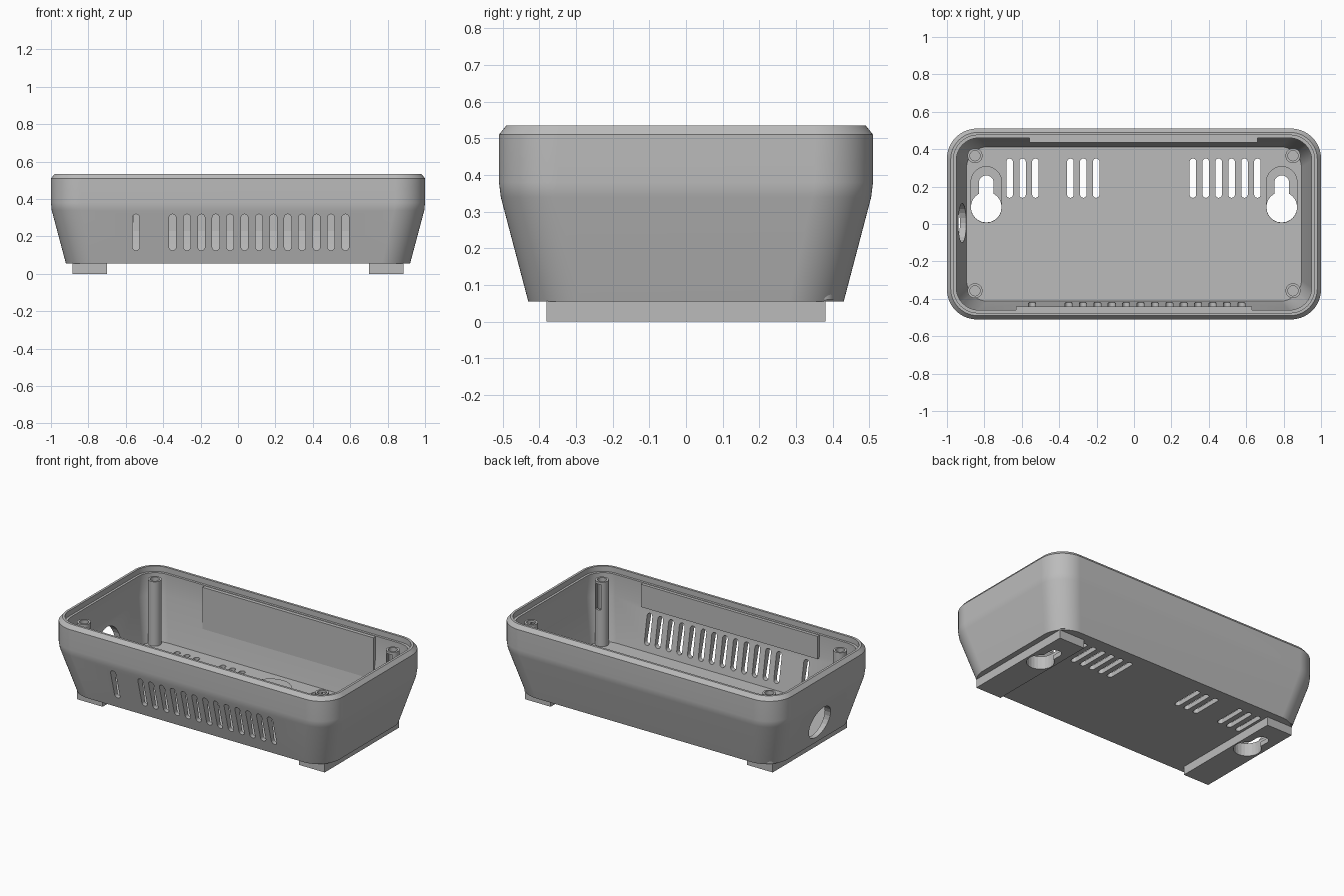
import bpy, bmesh
from math import sin, cos, pi, radians
from mathutils import Matrix, Vector

if "Cube" in bpy.data.objects:
    bpy.data.objects.remove(bpy.data.objects["Cube"], do_unlink=True)

grey = bpy.data.materials.new("grey_plastic")
grey.use_nodes = True
grey.diffuse_color = (0.5, 0.5, 0.5, 1)
grey.node_tree.nodes["Principled BSDF"].inputs["Base Color"].default_value = (0.5, 0.5, 0.5, 1)


def rounded(hx, hy, r, z, steps=16):
    """Ring of points: rounded rectangle, slot or circle."""
    r = min(r, hx * 0.999, hy * 0.999)
    ring = []
    for i, (sx, sy) in enumerate(((1, 1), (-1, 1), (-1, -1), (1, -1))):
        for k in range(steps + 1):
            a = (i + k / steps) * pi / 2
            ring.append(Vector((sx * (hx - r) + r * cos(a), sy * (hy - r) + r * sin(a), z)))
    return ring


def loft(bm, rings, matrix=Matrix()):
    """Closed solid through the rings, capped at both ends."""
    rows = [[bm.verts.new(matrix @ p) for p in ring] for ring in rings]
    n = len(rows[0])
    for low, high in zip(rows, rows[1:]):
        for i in range(n):
            bm.faces.new((low[i], low[(i + 1) % n], high[(i + 1) % n], high[i]))
    bm.faces.new(rows[0][::-1])
    bm.faces.new(rows[-1])


def box(bm, x0, x1, y0, y1, z0, z1):
    m = Matrix.Translation(((x0 + x1) / 2, (y0 + y1) / 2, (z0 + z1) / 2))
    bmesh.ops.create_cube(bm, size=1, matrix=m @ Matrix.Diagonal((x1 - x0, y1 - y0, z1 - z0, 1)))


def make(name, bm):
    bmesh.ops.recalc_face_normals(bm, faces=bm.faces)
    mesh = bpy.data.meshes.new(name)
    bm.to_mesh(mesh)
    bm.free()
    mesh.materials.append(grey)
    ob = bpy.data.objects.new(name, mesh)
    bpy.context.collection.objects.link(ob)
    return ob


def activate(ob):
    bpy.ops.object.select_all(action="DESELECT")
    bpy.context.view_layer.objects.active = ob
    ob.select_set(True)


def cut(ob, bm):
    """Subtract the solids in bm from ob."""
    cutter = make("cutter", bm)
    cutter.hide_render = True
    activate(ob)
    mod = ob.modifiers.new("cut", "BOOLEAN")
    mod.operation, mod.solver, mod.object = "DIFFERENCE", "EXACT", cutter
    bpy.ops.object.modifier_apply(modifier=mod.name)
    bpy.data.objects.remove(cutter, do_unlink=True)


def slot(bm, x, y, hx, hy, z0, z1, turn=Matrix()):
    loft(bm, [rounded(hx, hy, hx, z, 6) for z in (z0, z1)], turn @ Matrix.Translation((x, y, 0)))


def smooth(ob):
    activate(ob)
    bpy.ops.object.shade_smooth_by_angle(angle=radians(14))
    mod = ob.modifiers.new("even_shading", "WEIGHTED_NORMAL")
    mod.keep_sharp = True


# Tapered tray: outside going up, then the rim ledge and the inside going down
profile = [(0.92, 0.43, 0.15, 0.055), (0.996, 0.505, 0.16, 0.34), (1, 0.51, 0.16, 0.38),
           (1, 0.51, 0.16, 0.51), (0.98, 0.49, 0.145, 0.535), (0.965, 0.475, 0.13, 0.535),
           (0.965, 0.475, 0.13, 0.5), (0.95, 0.46, 0.12, 0.5), (0.95, 0.46, 0.12, 0.36),
           (0.895, 0.412, 0.11, 0.085)]
bm = bmesh.new()
loft(bm, [rounded(*p) for p in profile])
case = make("case_shell", bm)

# Vent slots in the front wall and the floor, cable hole in the right wall
bm = bmesh.new()
to_front = Matrix.Rotation(pi / 2, 4, "X")
for x in [-0.545] + [-0.35 + 0.077 * i for i in range(13)]:
    slot(bm, x, 0.222, 0.019, 0.097, 0.38, 0.6, to_front)
for start, count in ((-0.665, 3), (-0.34, 3), (0.315, 6)):
    for i in range(count):
        slot(bm, start + 0.069 * i, 0.245, 0.0175, 0.105, 0, 0.15)
slot(bm, 0.2, 0.005, 0.105, 0.105, 0.8, 1.1, Matrix.Rotation(-pi / 2, 4, "Y"))
cut(case, bm)


# Keyhole: wide recess for the screw head above a narrow slot
def recess(z0):
    bm = bmesh.new()
    for s in (-1, 1):
        slot(bm, s * 0.79, 0.157, 0.082, 0.15, z0, 0.14)
    return bm


cut(case, recess(0.03))
smooth(case)

# Feet with keyholes
for side, s in (("right", -1), ("left", 1)):
    bm = bmesh.new()
    box(bm, *sorted((s * 0.7, s * 0.885)), -0.38, 0.38, 0, 0.057)
    foot = make(side + "_foot", bm)
    cut(foot, recess(0.03))
    for y, hx, hy in ((0.09, 0.082, 0.082), (0.17, 0.04, 0.09)):
        bm = bmesh.new()
        slot(bm, s * 0.79, y, hx, hy, -0.05, 0.1)
        cut(foot, bm)
    smooth(foot)

# Hollow screw posts; the left pair has a slit facing inward
for side, s in (("right", -1), ("left", 1)):
    for end, y in (("front", -0.357), ("back", 0.365)):
        bm = bmesh.new()
        rings = [(0.04, 0.06), (0.04, 0.5), (0.027, 0.5), (0.027, 0.3)]
        loft(bm, [rounded(r, r, r, z, 8) for r, z in rings], Matrix.Translation((s * 0.85, y, 0)))
        post = make(f"{end}_{side}_screw_post", bm)
        if s > 0:
            bm = bmesh.new()
            box(bm, 0.832, 0.868, *sorted((y, y * 0.8)), 0.32, 0.485)
            cut(post, bm)
        smooth(post)

# Thickened panels inside the long walls
for name, size in (("front_inner_panel", (-0.63, 0.63, -0.465, -0.44, 0.35, 0.497)),
                   ("back_inner_panel", (-0.56, 0.66, 0.437, 0.465, 0.21, 0.497))):
    bm = bmesh.new()
    box(bm, *size)
    make(name, bm)

# Round mark on the floor
bm = bmesh.new()
slot(bm, 0.06, 0.245, 0.125, 0.125, 0.08, 0.089)
smooth(make("floor_disc", bm))
